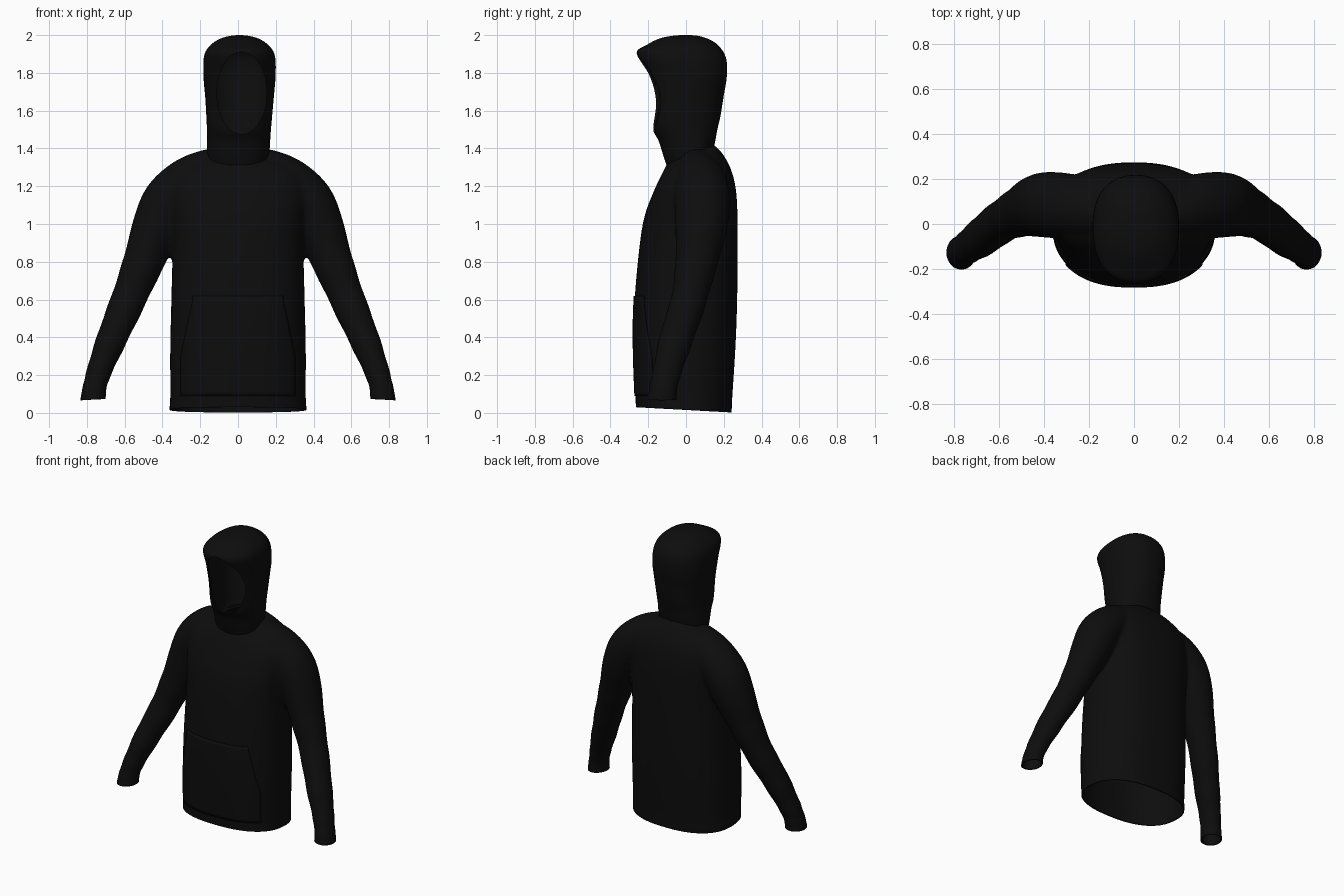
import bpy, bmesh, math
from mathutils import Vector

if "Cube" in bpy.data.objects:
    bpy.data.objects.remove(bpy.data.objects["Cube"])

black = bpy.data.materials.new("black_fabric")
black.diffuse_color = (0.004, 0.004, 0.004, 1)
black.use_nodes = True
black.node_tree.nodes["Principled BSDF"].inputs["Base Color"].default_value = black.diffuse_color


def spline(rows, t):
    """Catmull-Rom value of a table of rows at position t."""
    i = min(int(t), len(rows) - 2)
    f = t - i
    p = [rows[max(0, min(len(rows) - 1, i + k))] for k in (-1, 0, 1, 2)]
    return [0.5 * (2 * b + (c - a) * f + (2 * a - 5 * b + 4 * c - d) * f * f
                   + (3 * b - a - 3 * c + d) * f ** 3) for a, b, c, d in zip(*p)]


def dense(rows, n=5):
    return [spline(rows, k / n) for k in range((len(rows) - 1) * n + 1)]


def power(v, n):
    return math.copysign(abs(v) ** (2 / n), v)


def body_ring(row, n=2.4, cx=0.0, seg=56):
    """Tilted rounded section from front y,z / back y,z / half width."""
    yf, zf, yb, zb, hw = row
    ring = []
    for k in range(seg):
        a = 2 * math.pi * k / seg
        s = power(math.sin(a), n)
        f = (s + 1) / 2
        ring.append(Vector((cx + hw * power(math.cos(a), n), yf + (yb - yf) * f, zf + (zb - zf) * f)))
    return ring


def loft(bm, rings, bottom=True, top=True):
    vs = [[bm.verts.new(p) for p in r] for r in rings]
    for a, b in zip(vs, vs[1:]):
        for i in range(len(a)):
            j = (i + 1) % len(a)
            bm.faces.new((a[i], a[j], b[j], b[i]))
    if bottom:
        bm.faces.new(vs[0][::-1])
    if top:
        bm.faces.new(vs[-1])


def make(name, bm):
    me = bpy.data.meshes.new(name)
    bm.to_mesh(me)
    bm.free()
    me.materials.append(black)
    ob = bpy.data.objects.new(name, me)
    bpy.context.collection.objects.link(ob)
    return ob


def bake(ob):
    dg = bpy.context.evaluated_depsgraph_get()
    me = bpy.data.meshes.new_from_object(ob.evaluated_get(dg))
    ob.modifiers.clear()
    ob.data = me
    if not me.materials:
        me.materials.append(black)


def thicken(ob, t):
    m = ob.modifiers.new("thickness", 'SOLIDIFY')
    m.thickness, m.offset = t, -1


def smooth(ob, angle=50):
    bpy.ops.object.select_all(action='DESELECT')
    ob.select_set(True)
    bpy.context.view_layer.objects.active = ob
    bpy.ops.object.shade_smooth_by_angle(angle=math.radians(angle))


# Torso profile: front y, front z, back y, back z, half width
torso = [
    (-.263, -.05, .238, -.05, .357), (-.266, .03, .243, .03, .363), (-.267, .08, .245, .08, .359),
    (-.276, .35, .262, .35, .359), (-.272, .6, .271, .6, .353), (-.244, .9, .274, .9, .347),
    (-.217, 1.05, .272, 1.07, .36), (-.176, 1.16, .263, 1.19, .37), (-.14, 1.24, .238, 1.29, .35),
    (-.115, 1.29, .195, 1.37, .27), (-.10, 1.32, .15, 1.42, .165)]
# Sleeve path: x, y, z, radius up/out, radius front/back
sleeve = [
    (.12, .05, 1.26, .145, .115), (.25, .075, 1.22, .14, .14), (.365, .085, 1.12, .14, .147),
    (.432, .08, .98, .13, .138), (.5, .055, .8, .108, .112), (.58, .015, .6, .093, .095),
    (.665, -.05, .4, .081, .09), (.728, -.095, .24, .068, .078), (.757, -.118, .145, .063, .074),
    (.765, -.125, .09, .067, .077), (.77, -.13, .03, .066, .076)]

bm = bmesh.new()
loft(bm, [body_ring(r) for r in dense(torso)])
path = dense(sleeve)
for side in (1, -1):
    rings = []
    for k, (x, y, z, r1, r2) in enumerate(path):
        t = (Vector(path[min(k + 1, len(path) - 1)][:3]) - Vector(path[max(k - 1, 0)][:3])).normalized()
        v = Vector((0, 1, 0))
        v = (v - t * v.dot(t)).normalized()
        u = v.cross(t)
        # soft wrinkles around the elbow and above the cuff
        w = 1 + .02 * math.sin(k * 1.25) * (k > 20)
        ring = []
        for i in range(32):
            a = 2 * math.pi * i / 32
            p = Vector((x, y, z)) + u * (r1 * w * math.cos(a)) + v * (r2 * w * math.sin(a))
            ring.append(Vector((p.x * side, p.y, p.z)))
        rings.append(ring)
    loft(bm, rings)
bmesh.ops.recalc_face_normals(bm, faces=bm.faces)
body = make("torso_and_sleeves", bm)

# Fuse torso and sleeves into one smooth skin
m = body.modifiers.new("fuse", 'REMESH')
m.mode, m.voxel_size = 'VOXEL', 0.013
m = body.modifiers.new("soften", 'SMOOTH')
m.factor, m.iterations = 0.5, 8
bake(body)

# Open the hem, the cuffs and the neck hole
bm = bmesh.new()
bm.from_mesh(body.data)


def trim(keep, co, no):
    faces = [f for f in bm.faces if keep(f.calc_center_median())]
    geom = set(faces)
    for f in faces:
        geom.update(f.verts)
        geom.update(f.edges)
    bmesh.ops.bisect_plane(bm, geom=list(geom), plane_co=co, plane_no=no, clear_outer=True)


trim(lambda c: abs(c.x) < .5 and c.z < .3, (0, -.265, .03), (0, -.055, -1))
for s in (1, -1):
    trim(lambda c: c.x * s > .6 and c.z < .3, (.77 * s, -.13, .07), (-.05 * s, 0, -1))
hole = [f for f in bm.faces for c in [f.calc_center_median()]
        if c.z > 1.2 and (c.x / .155) ** 2 + ((c.y - .025) / .115) ** 2 < 1]
bmesh.ops.delete(bm, geom=hole, context='FACES')
bm.to_mesh(body.data)
bm.free()
thicken(body, .008)
smooth(body)

# Hood: same row layout as the torso
hood_rows = [
    (-.095, 1.29, .145, 1.39, .155), (-.115, 1.345, .155, 1.44, .165), (-.145, 1.44, .166, 1.50, .168),
    (-.18, 1.51, .182, 1.57, .172), (-.195, 1.65, .2, 1.68, .181), (-.222, 1.79, .216, 1.78, .191),
    (-.262, 1.905, .214, 1.87, .188), (-.205, 1.95, .185, 1.93, .16), (-.14, 1.982, .135, 1.972, .11),
    (-.08, 1.995, .07, 1.995, .055), (-.03, 2.0, .02, 2.0, .01)]
bm = bmesh.new()
rows = dense(hood_rows)
loft(bm, [body_ring(r, 2.3, .008 * min(1, k / 20)) for k, r in enumerate(rows)], bottom=False)
hood = make("hood", bm)
thicken(hood, .01)

# Face opening cut through the front of the hood
bm = bmesh.new()
oval = [(2 * math.pi * k / 64) for k in range(64)]
loft(bm, [[Vector((.02 + .132 * math.cos(a), y, 1.693 + .217 * math.sin(a))) for a in oval]
          for y in (-.5, -.04)])
bmesh.ops.recalc_face_normals(bm, faces=bm.faces)
cutter = make("opening_cutter", bm)
cutter.hide_render = True
m = hood.modifiers.new("opening", 'BOOLEAN')
m.operation, m.object, m.solver = 'DIFFERENCE', cutter, 'EXACT'
bake(hood)
bpy.data.objects.remove(cutter)
smooth(hood)

# Front pouch pocket following the torso surface, with slanted hand openings
bm = bmesh.new()
grid = []
for j in range(25):
    z = .09 + .53 * j / 24
    yf, _, yb, _, hw = next(r for r in dense(torso, 40) if r[1] >= z)
    half = .305 - .065 * max(0, min(1, (z - .3) / .3))
    row = []
    for i in range(41):
        x = half * (i / 20 - 1)
        f = (1 - (abs(x) / hw) ** 2.4) ** (1 / 2.4)
        row.append(bm.verts.new((x, (yf + yb) / 2 - (yb - yf) / 2 * f - .006, z)))
    grid.append(row)
for a, b in zip(grid, grid[1:]):
    for i in range(40):
        bm.faces.new((a[i], a[i + 1], b[i + 1], b[i]))
pocket = make("front_pocket", bm)
thicken(pocket, .006)
smooth(pocket)
